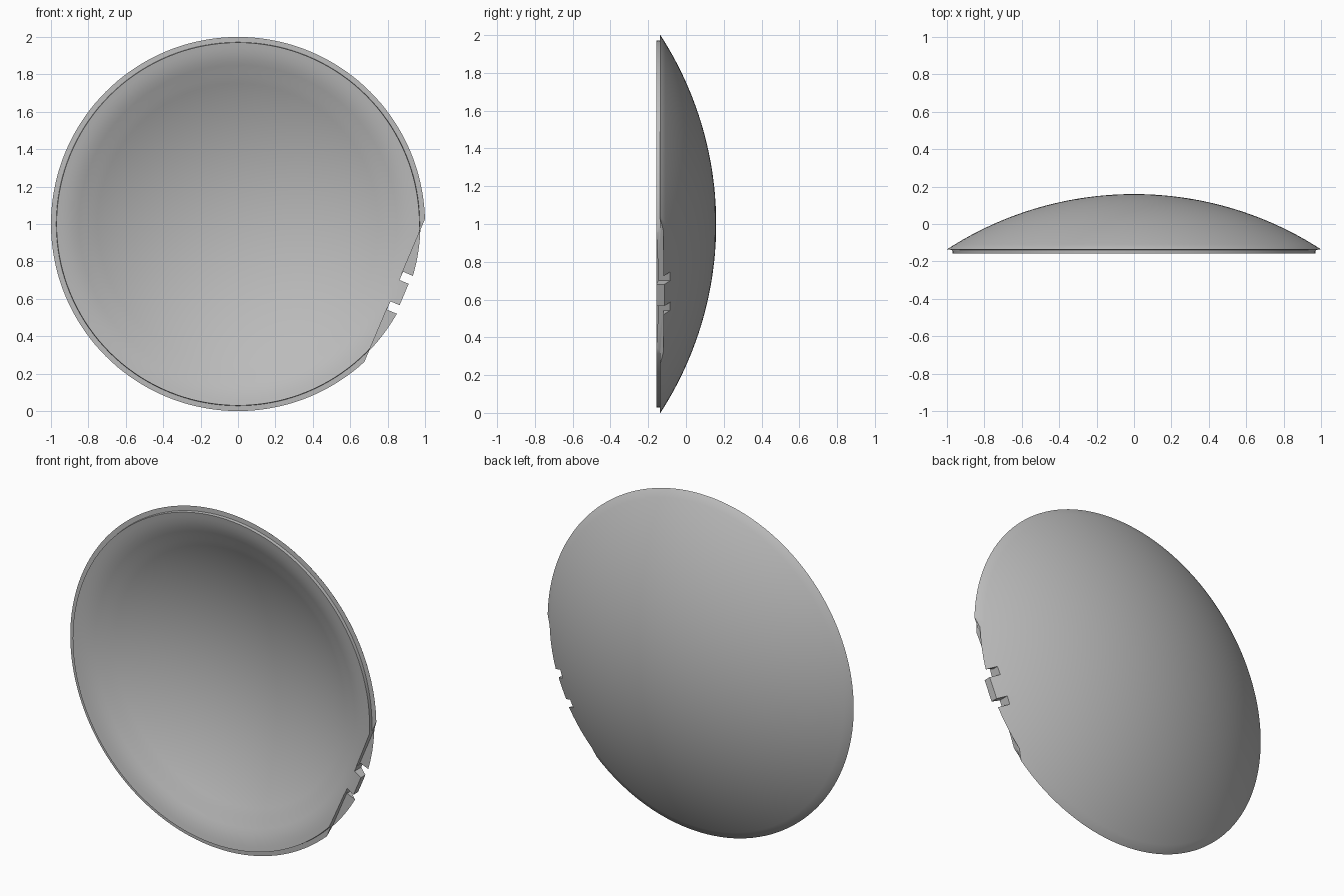
import bpy
import bmesh
import math
from mathutils import Matrix, Vector

if "Cube" in bpy.data.objects:
    bpy.data.objects.remove(bpy.data.objects["Cube"])

SEGMENTS = 144
TILT = math.radians(23)      # the clip sits below the horizontal on the left side

grey = bpy.data.materials.new("plain grey")
grey.use_nodes = True
colour = (0.5, 0.5, 0.5, 1)
grey.diffuse_color = colour
grey.node_tree.nodes["Principled BSDF"].inputs["Base Color"].default_value = colour


def cap(apex, radius, edge, steps):
    """Profile of a shallow spherical cap, centre to edge, as (r, y)."""
    points = []
    for i in range(steps + 1):
        r = edge * i / steps
        points.append((r, apex - radius + math.sqrt(radius ** 2 - r ** 2)))
    return points


def make_object(name, bm):
    bmesh.ops.recalc_face_normals(bm, faces=bm.faces)
    mesh = bpy.data.meshes.new(name)
    bm.to_mesh(mesh)
    bm.free()
    mesh.materials.append(grey)
    obj = bpy.data.objects.new(name, mesh)
    bpy.context.collection.objects.link(obj)
    return obj


# Dish: domed back, thin flange, front lip, rounded ring and hollow inside
back = cap(0.16, 1.84, 0.998, 24)
rim = [(1.0, -0.137), (0.972, -0.138), (0.97, -0.157)]
ring = [(0.94, -0.152), (0.91, -0.145), (0.88, -0.135), (0.85, -0.122), (0.82, -0.107)]
hollow = cap(0.10, 1.7, 0.79, 20)[::-1]
profile = back + rim + ring + hollow

bm = bmesh.new()
verts = [bm.verts.new((r, y, 1)) for r, y in profile]
edges = [bm.edges.new(pair) for pair in zip(verts, verts[1:])]
bmesh.ops.spin(bm, geom=verts + edges, cent=(0, 0, 1), axis=(0, 1, 0),
               angle=math.tau, steps=SEGMENTS, use_merge=False)
bmesh.ops.remove_doubles(bm, verts=bm.verts, dist=0.0005)
dish = make_object("dish_cover", bm)


def cut(near, low, high, depth):
    """Remove a block outside distance near, between low and high along the chord."""
    block = bmesh.new()
    size = Vector((1.3 - near, depth + 0.3, high - low))
    centre = Vector(((1.3 + near) / 2, (depth - 0.3) / 2, (low + high) / 2))
    bmesh.ops.create_cube(block, size=1)
    bmesh.ops.scale(block, vec=size, verts=block.verts)
    bmesh.ops.translate(block, vec=centre, verts=block.verts)
    turn = Matrix.Translation((0, 0, 1)) @ Matrix.Rotation(TILT, 4, 'Y')
    bmesh.ops.transform(block, matrix=turn, verts=block.verts)
    cutter = make_object("cutter", block)
    cutter.hide_render = True
    mod = dish.modifiers.new("cut", 'BOOLEAN')
    mod.operation = 'DIFFERENCE'
    mod.solver = 'EXACT'
    mod.object = cutter
    bpy.context.view_layer.objects.active = dish
    bpy.ops.object.modifier_apply(modifier=mod.name)
    bpy.data.objects.remove(cutter)


# Flat relief across the lip, a slot each side of the tab, and the trimmed tab
cut(0.91, 0.10, 0.7, -0.12)
cut(0.91, -0.7, -0.10, -0.12)
cut(0.912, 0.062, 0.11, 0.2)
cut(0.912, -0.11, -0.062, 0.2)
cut(0.965, -0.08, 0.08, 0.2)

bpy.ops.object.select_all(action='DESELECT')
dish.select_set(True)
bpy.context.view_layer.objects.active = dish
bpy.ops.object.shade_smooth_by_angle(angle=math.radians(30))
